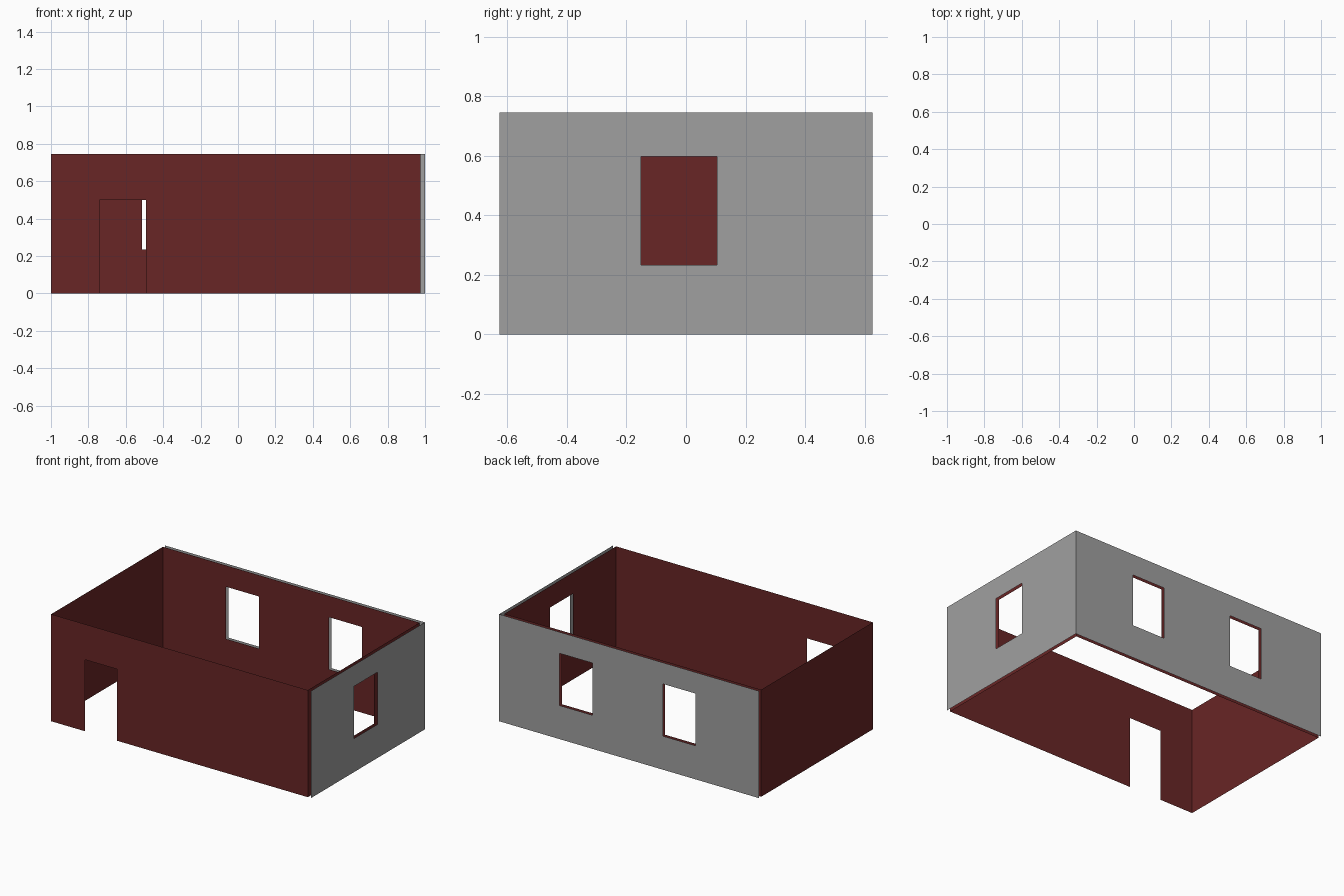
import bpy, bmesh

if "Cube" in bpy.data.objects:
    bpy.data.objects.remove(bpy.data.objects["Cube"])

X, Y, H = 1.0, 0.626, 0.745      # half length, half depth, wall height
GAP = 0.024                      # gap between inner red and outer grey skins
SILL, HEAD = 0.234, 0.597        # window bottom and top


def material(name, rgb):
    m = bpy.data.materials.new(name)
    m.diffuse_color = (*rgb, 1)
    m.use_nodes = True
    m.node_tree.nodes["Principled BSDF"].inputs["Base Color"].default_value = m.diffuse_color
    return m


red = material("dark red paint", (0.14, 0.019, 0.019))
grey = material("grey plaster", (0.35, 0.35, 0.35))


def wall(name, mat, axis, pos, start, end, holes=(), flip=False):
    """Thin vertical sheet along 'x' or 'y', with rectangular holes (a0, a1, z0, z1)."""
    us = sorted({start, end, *[u for h in holes for u in h[:2]]})
    zs = sorted({0.0, H, *[z for h in holes for z in h[2:]]})
    bm = bmesh.new()

    def vert(u, z):
        return bm.verts.new((u, pos, z) if axis == "x" else (pos, u, z))

    grid = [[vert(u, z) for z in zs] for u in us]
    for i in range(len(us) - 1):
        for j in range(len(zs) - 1):
            u, z = (us[i] + us[i + 1]) / 2, (zs[j] + zs[j + 1]) / 2
            if any(a < u < b and c < z < d for a, b, c, d in holes):
                continue
            face = bm.faces.new((grid[i][j], grid[i + 1][j],
                                 grid[i + 1][j + 1], grid[i][j + 1]))
            if flip:
                face.normal_flip()
    bmesh.ops.delete(bm, geom=[v for v in bm.verts if not v.link_faces], context="VERTS")
    mesh = bpy.data.meshes.new(name)
    bm.to_mesh(mesh)
    bm.free()
    mesh.materials.append(mat)
    bpy.context.collection.objects.link(bpy.data.objects.new(name, mesh))


door = [(-0.741, -0.492, 0.0, 0.498)]
back_windows = [(a, a + 0.253, SILL, HEAD) for a in (-0.513, 0.281)]
side_window = [(-0.152, 0.104, SILL, HEAD)]

# Inner red room
wall("front_wall", red, "x", -Y, -X, X - GAP, door)
wall("left_wall", red, "y", -X, -Y, Y - GAP, flip=True)
wall("inner_back_wall", red, "x", Y - GAP, -X, X - GAP, back_windows)
wall("inner_right_wall", red, "y", X - GAP, -Y, Y - GAP, side_window, flip=True)

# Outer grey skins
wall("outer_back_wall", grey, "x", Y, -X, X, back_windows, flip=True)
wall("outer_right_wall", grey, "y", X, -Y, Y, side_window)
